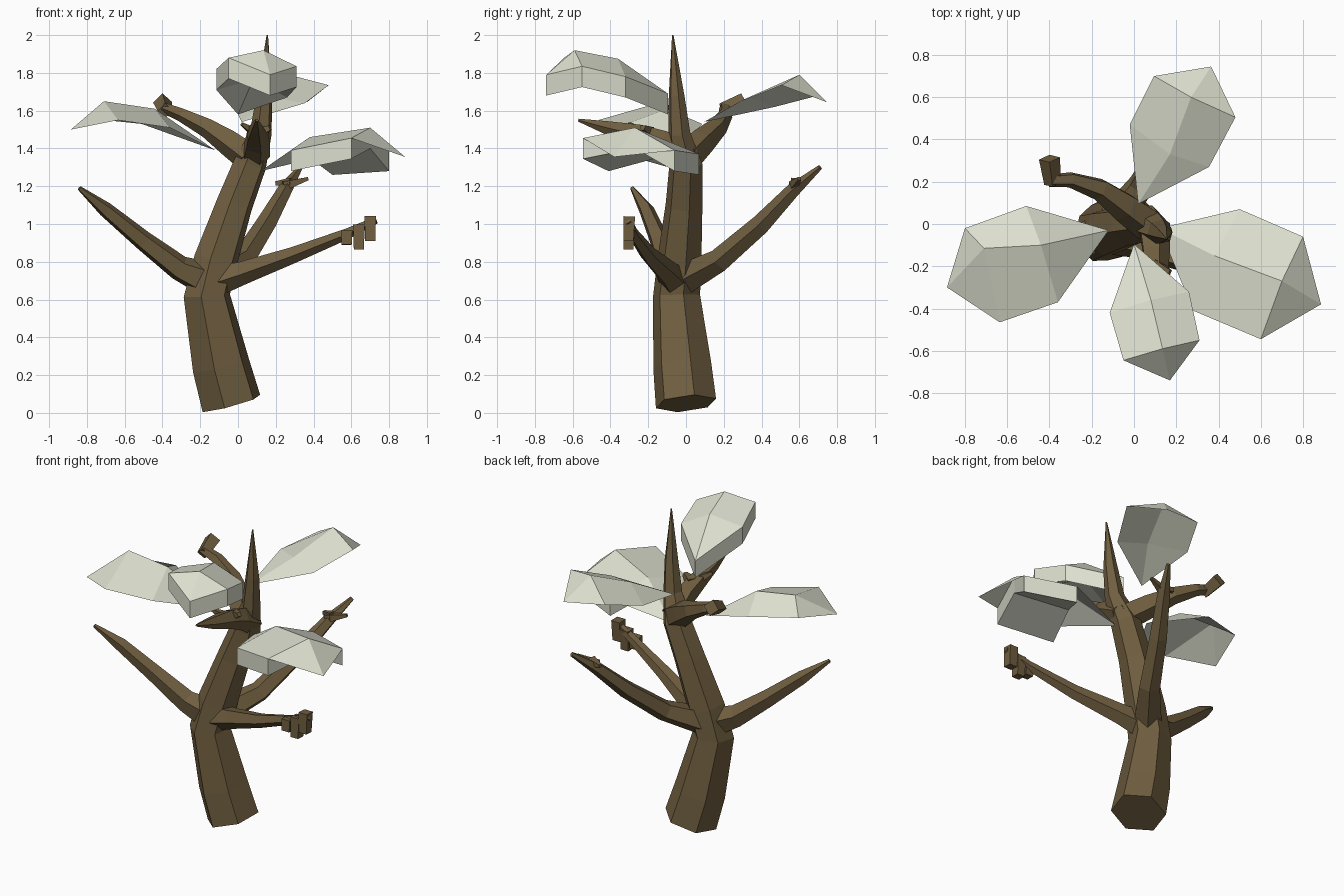
import bpy, bmesh, math
from mathutils import Vector


def material(name, rgb):
    m = bpy.data.materials.new(name)
    m.diffuse_color = (*rgb, 1)
    return m


BARK = material("brown bark", (0.162, 0.113, 0.051))
LEAF = material("pale leaf", (0.73, 0.75, 0.63))


def finish(name, bm, mat, recalc=True):
    if recalc:
        bmesh.ops.recalc_face_normals(bm, faces=bm.faces)
    me = bpy.data.meshes.new(name)
    bm.to_mesh(me)
    bm.free()
    me.materials.append(mat)
    ob = bpy.data.objects.new(name, me)
    bpy.context.collection.objects.link(ob)
    return ob


def limb(name, path, sides=6, spin=0.0):
    """Tapered faceted tube without twist; path items are (x, y, z, radius)."""
    bm = bmesh.new()
    pts = [Vector(p[:3]) for p in path]
    rings, last, u = [], None, None
    for i, p in enumerate(pts):
        t = (pts[min(i + 1, len(pts) - 1)] - pts[max(i - 1, 0)]).normalized()
        if u is None:
            u = t.orthogonal() if abs(t.x) > 0.9 else Vector((1, 0, 0))
        else:
            u = last.rotation_difference(t) @ u
        u = (u - t * u.dot(t)).normalized()
        v, last = t.cross(u), t
        ring = []
        for k in range(sides):
            a = 2 * math.pi * k / sides + spin
            ring.append(bm.verts.new(p + (u * math.cos(a) + v * math.sin(a)) * path[i][3]))
        rings.append(ring)
    for a, b in zip(rings, rings[1:]):
        for k in range(sides):
            n = (k + 1) % sides
            bm.faces.new((a[k], a[n], b[n], b[k]))
    bm.faces.new(rings[0])
    bm.faces.new(rings[-1])
    return finish(name, bm, BARK)


def leaf(name, base, left, ridge, right, tip, drop=0.0, rim=(), under=()):
    """Folded leaf; rim lists the outline that drops down, under the closed faces below."""
    bm = bmesh.new()
    P = [Vector(p) for p in [base, *left, *ridge, *right, tip]]
    # 0 base, 1-2 left, 3-4 ridge, 5-6 right, 7 tip
    panels = [(0, 3, 1), (1, 3, 4, 2), (2, 4, 7), (0, 5, 3), (3, 5, 6, 4), (4, 6, 7)]
    top = [bm.verts.new(p) for p in P]
    for f in panels:
        face = bm.faces.new([top[i] for i in f])
        face.normal_update()
        if face.normal.z < 0:
            face.normal_flip()
    if rim:
        bot = {i: bm.verts.new(P[i] - Vector((0, 0, drop))) for i in rim}
        centre = sum((P[i] for i in rim), Vector()) / len(rim)
        faces = [bm.faces.new((top[a], top[b], bot[b], bot[a])) for a, b in zip(rim, rim[1:] + rim[:1])]
        for f in faces:
            f.normal_update()
            d = f.calc_center_median() - centre
            d.z = 0
            if f.normal.dot(d) < 0:
                f.normal_flip()
        for n in under:
            f = bm.faces.new([bot[i] for i in panels[n]])
            f.normal_update()
            if f.normal.z > 0:
                f.normal_flip()
    return finish(name, bm, LEAF, False)


# Trunk leaning left, then right, ending in a spike
limb("trunk", [(-0.035, 0, 0.05, 0.165), (-0.09, -0.02, 0.25, 0.158), (-0.165, -0.05, 0.62, 0.128),
               (-0.12, -0.035, 0.80, 0.12), (-0.02, -0.01, 1.1, 0.10), (0.065, 0, 1.32, 0.09),
               (0.12, -0.035, 1.48, 0.06), (0.14, -0.05, 1.68, 0.043), (0.155, -0.07, 2.0, 0.004)], 6, 0.3)

# Lower branches
limb("left_branch", [(-0.15, -0.05, 0.70, 0.10), (-0.31, -0.09, 0.765, 0.07), (-0.5, -0.14, 0.91, 0.055),
                     (-0.70, -0.21, 1.075, 0.042), (-0.84, -0.285, 1.19, 0.012)], 5)
limb("right_branch", [(-0.15, -0.05, 0.69, 0.09), (0.03, -0.10, 0.745, 0.065), (0.3, -0.2, 0.84, 0.045),
                      (0.58, -0.28, 0.95, 0.03), (0.73, -0.31, 1.02, 0.02)], 5)
limb("back_branch", [(-0.13, -0.03, 0.70, 0.09), (0.03, 0.18, 0.81, 0.065), (0.15, 0.4, 1.0, 0.055),
                     (0.25, 0.57, 1.18, 0.04), (0.33, 0.71, 1.3, 0.014)], 5)

# Upper branches
limb("upper_left_branch", [(0.07, 0.0, 1.35, 0.085), (-0.04, 0.08, 1.43, 0.075), (-0.16, 0.165, 1.51, 0.055),
                           (-0.3, 0.21, 1.58, 0.038), (-0.40, 0.205, 1.62, 0.03)], 5)
limb("front_branch", [(0.09, 0.0, 1.36, 0.08), (0.10, -0.13, 1.43, 0.07), (0.10, -0.25, 1.47, 0.06),
                      (0.10, -0.42, 1.51, 0.037), (0.10, -0.57, 1.55, 0.008)], 5)

# Small broken twigs: start, end, start radius, end radius
twigs = [((-0.385, 0.19, 1.60), (-0.40, 0.31, 1.645), 0.04, 0.05),
         ((0.24, 0.57, 1.20), (0.37, 0.6, 1.24), 0.035, 0.012),
         ((0.28, 0.58, 1.22), (0.2, 0.6, 1.215), 0.035, 0.015),
         ((0.10, -0.25, 1.48), (0.02, -0.3, 1.53), 0.035, 0.012),
         ((0.10, -0.2, 1.48), (0.17, -0.23, 1.51), 0.045, 0.018)]
for i, (a, b, r, s) in enumerate(twigs):
    limb("twig_%d" % (i + 1), [(*a, r), (*b, s)], 4)

# Ragged clump hanging from the end of the right branch
stubs = [(0.575, 0.965, 0.89), (0.64, 0.995, 0.865), (0.70, 1.04, 0.91)]
for i, (x, top, low) in enumerate(stubs):
    limb("hanging_stub_%d" % (i + 1), [(x, -0.3, top, 0.043), (x, -0.305, low, 0.038)], 4, math.pi / 4)

# Leaves
leaf("left_leaf", (-0.12, -0.03, 1.39), [(-0.36, -0.37, 1.51), (-0.635, -0.465, 1.55)],
     [(-0.44, -0.1, 1.61), (-0.71, -0.115, 1.65)], [(-0.51, 0.085, 1.53), (-0.80, -0.02, 1.56)],
     (-0.885, -0.30, 1.50))
leaf("back_leaf", (0.02, 0.095, 1.54), [(-0.02, 0.47, 1.62), (0.095, 0.70, 1.68)],
     [(0.17, 0.33, 1.67), (0.27, 0.60, 1.79)], [(0.355, 0.27, 1.64), (0.48, 0.505, 1.735)],
     (0.365, 0.745, 1.645))
leaf("right_leaf", (0.12, -0.02, 1.28), [(0.50, 0.07, 1.37), (0.80, -0.06, 1.39)],
     [(0.38, -0.15, 1.46), (0.70, -0.27, 1.51)], [(0.28, -0.41, 1.39), (0.60, -0.545, 1.455)],
     (0.885, -0.38, 1.355), 0.11, (1, 2, 4, 6, 5, 3), (1, 4))
leaf("front_leaf", (0.0, -0.095, 1.69), [(-0.115, -0.42, 1.82), (-0.05, -0.645, 1.88)],
     [(0.08, -0.36, 1.875), (0.135, -0.59, 1.92)], [(0.26, -0.32, 1.78), (0.31, -0.55, 1.835)],
     (0.17, -0.74, 1.79), 0.11, (0, 1, 2, 7, 6, 5, 3, 4)[:6], ())
# Closed underside of the front leaf
leaf("front_leaf_underside", (0.0, -0.095, 1.58), [(-0.115, -0.42, 1.71), (-0.05, -0.645, 1.77)],
     [(0.08, -0.36, 1.765), (0.135, -0.59, 1.81)], [(0.26, -0.32, 1.67), (0.31, -0.55, 1.725)],
     (0.17, -0.74, 1.68))
